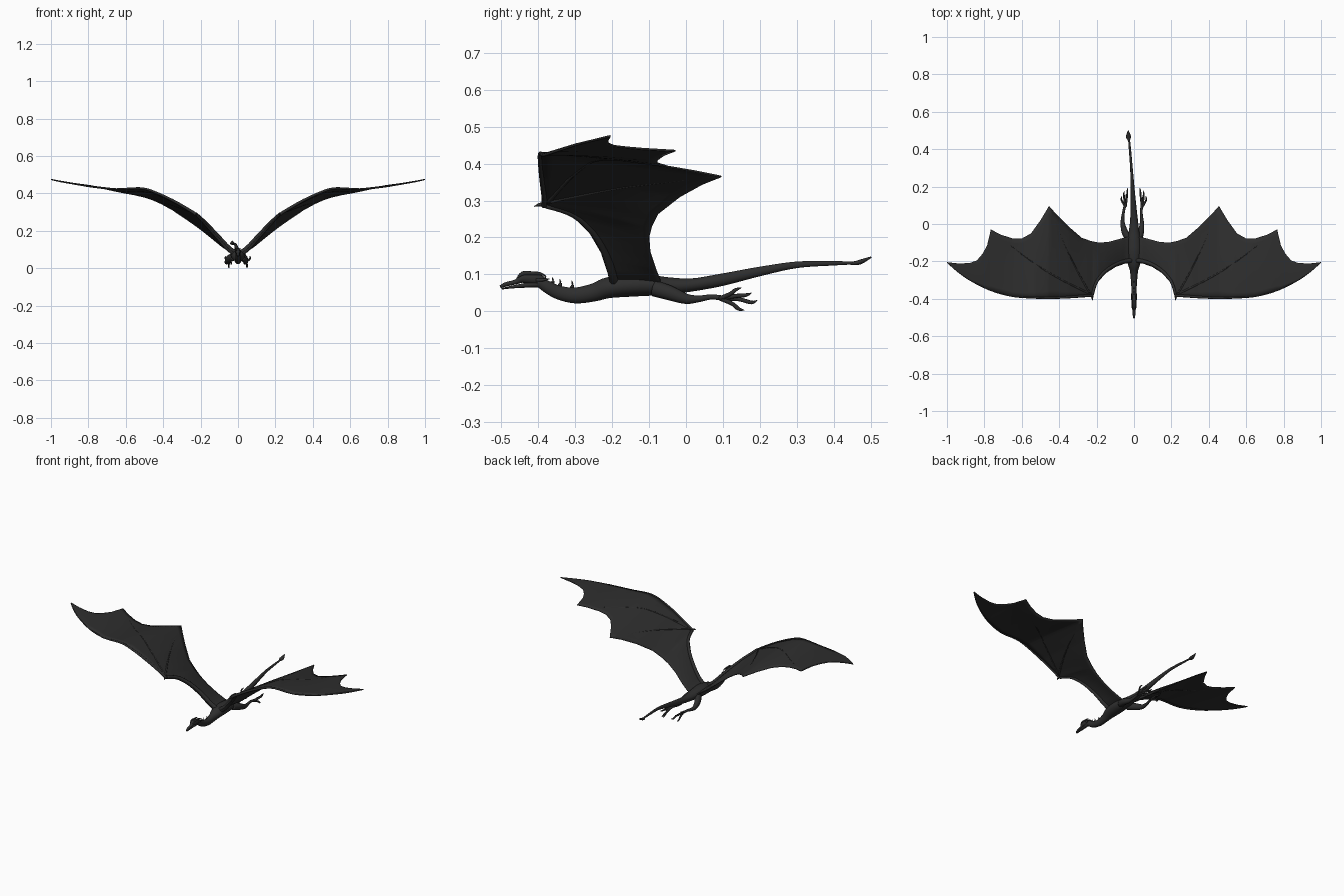
import bpy, bmesh, math
from mathutils import Vector

skin = bpy.data.materials.new("charcoal skin")
skin.diffuse_color = (0.027, 0.027, 0.027, 1)


def finish(name, bm, mirror=False):
    bmesh.ops.recalc_face_normals(bm, faces=bm.faces)
    me = bpy.data.meshes.new(name)
    bm.to_mesh(me)
    bm.free()
    ob = bpy.data.objects.new(name, me)
    bpy.context.collection.objects.link(ob)
    me.materials.append(skin)
    for p in me.polygons:
        p.use_smooth = True
    if mirror:
        ob.modifiers.new("Mirror", 'MIRROR')
    return ob


def spline(pts, sub):
    """Catmull-Rom through tuples of any length."""
    out, n = [], len(pts)
    for i in range(n - 1):
        a, b, c, d = pts[max(i - 1, 0)], pts[i], pts[i + 1], pts[min(i + 2, n - 1)]
        for k in range(sub):
            t = k / sub
            out.append([0.5 * (2 * q + (r - p) * t + (2 * p - 5 * q + 4 * r - s) * t * t
                               + (3 * q - p - 3 * r + s) * t ** 3)
                        for p, q, r, s in zip(a, b, c, d)])
    return out + [list(pts[-1])]


def sweep(name, pts, sub=5, sides=14, mirror=False):
    """Tapered tube; each point is x, y, z, half width, half height."""
    path = spline(pts, sub)
    bm, rings = bmesh.new(), []
    for i, p in enumerate(path):
        tan = Vector(path[min(i + 1, len(path) - 1)][:3]) - Vector(path[max(i - 1, 0)][:3])
        side = tan.cross(Vector((0, 0, 1))).normalized()
        up = side.cross(tan).normalized()
        rings.append([bm.verts.new(Vector(p[:3])
                                   + side * max(p[3], .0005) * math.cos(2 * math.pi * k / sides)
                                   + up * max(p[4], .0005) * math.sin(2 * math.pi * k / sides))
                      for k in range(sides)])
    for a, b in zip(rings, rings[1:]):
        for k in range(sides):
            bm.faces.new((a[k], a[(k + 1) % sides], b[(k + 1) % sides], b[k]))
    bm.faces.new(rings[0])
    bm.faces.new(rings[-1])
    return finish(name, bm, mirror)


# Neck, torso and tail in one flowing tube
sweep("body", [
    (0, -.40, .082, .012, .014), (0, -.375, .066, .013, .017), (0, -.345, .051, .014, .019),
    (0, -.30, .043, .017, .022), (0, -.25, .051, .022, .025), (0, -.21, .064, .034, .029),
    (0, -.15, .070, .040, .031), (0, -.09, .070, .036, .028), (0, -.04, .069, .028, .023),
    (0, .02, .072, .021, .018), (-.003, .10, .086, .015, .017), (-.008, .20, .108, .010, .013),
    (-.014, .30, .126, .007, .009), (-.022, .40, .130, .006, .006), (-.027, .455, .131, .005, .004)])
sweep("tail_blade", [(-.027, .445, .130, .004, .004), (-.029, .462, .131, .013, .006),
                     (-.030, .478, .136, .011, .006), (-.031, .502, .147, .001, .002)])

# Head
sweep("skull", [
    (0, -.503, .066, .004, .004), (0, -.488, .073, .007, .006), (0, -.460, .080, .009, .007),
    (0, -.442, .090, .013, .014), (0, -.415, .089, .014, .016), (0, -.395, .085, .012, .014),
    (0, -.378, .078, .007, .008)])
sweep("lower_jaw", [(0, -.499, .061, .003, .002), (0, -.47, .066, .007, .004),
                    (0, -.43, .071, .010, .007), (0, -.395, .074, .010, .009)])
sweep("brow_ridge", [(.008, -.455, .093, .002, .003), (.010, -.440, .103, .004, .006),
                     (.010, -.415, .103, .004, .005), (.011, -.395, .102, .003, .004),
                     (.013, -.380, .096, .001, .001)], mirror=True, sides=8)
sweep("cheek_horn", [(.010, -.405, .085, .005, .005), (.014, -.388, .085, .003, .004),
                     (.016, -.370, .088, .001, .001)], mirror=True, sides=8)

# Spines along the back of the neck
for i, (y, z, h) in enumerate([(-.385, .078, .019), (-.365, .070, .020), (-.345, .062, .024), (-.312, .055, .026)]):
    sweep("neck_spine_%d" % (i + 1), [(0, y, z, .003, .008), (0, y + .005, z + h * .6, .002, .004),
                                      (0, y + .003, z + h + .002, .0005, .0005)], sub=3, sides=8)

# Wing outline: x, y, z along the leading and the trailing edge
LEAD = [(.0, -.205, .07), (.05, -.212, .105), (.10, -.23, .160), (.15, -.262, .215), (.19, -.305, .257),
        (.21, -.345, .276), (.222, -.39, .288), (.25, -.388, .307), (.35, -.395, .365), (.46, -.399, .415),
        (.53, -.397, .43), (.65, -.388, .425), (.77, -.355, .435), (.88, -.300, .452), (.95, -.250, .464),
        (1.0, -.205, .475)]
TRAIL = [(.0, -.065, .07), (.04, -.07, .085), (.085, -.082, .115), (.14, -.097, .16), (.19, -.100, .200),
         (.23, -.092, .230), (.28, -.075, .265), (.35, -.015, .312), (.41, .045, .345), (.455, .095, .365),
         (.50, .020, .380), (.55, -.050, .392), (.60, -.078, .401), (.65, -.077, .411), (.71, -.058, .424),
         (.765, -.030, .435), (.785, -.115, .440), (.81, -.160, .444), (.84, -.195, .448), (.88, -.209, .454),
         (.94, -.211, .464), (1.0, -.204, .475)]


def edge(tab, x):
    for a, b in zip(tab, tab[1:]):
        if x <= b[0]:
            return Vector(a).lerp(Vector(b), (x - a[0]) / (b[0] - a[0]))
    return Vector(tab[-1])


def wing_point(x, t):
    p = edge(LEAD, x).lerp(edge(TRAIL, x), t)
    p.z += .010 * math.sin(math.pi * t) * min(1, x * 4) * (1 - x)   # slight camber
    return p


# Wing membranes
xs = sorted({round(i / 50, 3) for i in range(51)} | {p[0] for p in LEAD + TRAIL})
bm = bmesh.new()
grid = [[bm.verts.new(wing_point(x, j / 12)) for j in range(13)] for x in xs]
for a, b in zip(grid, grid[1:]):
    for j in range(12):
        bm.faces.new((a[j], a[j + 1], b[j + 1], b[j]))
wing = finish("wing_membrane", bm)
sol = wing.modifiers.new("Thickness", 'SOLIDIFY')
sol.thickness = .005
sol.offset = 0
wing.modifiers.new("Mirror", 'MIRROR').use_mirror_merge = False

# Arm and leading finger follow the front edge
sweep("wing_arm", [(p[0], p[1] + .012, p[2], .013 - .025 * p[0], .017 - .03 * p[0]) for p in LEAD[:7]],
      sub=3, sides=10, mirror=True)
sweep("leading_finger", [(p[0], p[1] + .006 * (1 - p[0]), p[2] - .002, .008 * (1.05 - p[0]) + .001,
                          .009 * (1.05 - p[0]) + .001) for p in LEAD[6:]], sub=3, sides=10, mirror=True)


# Fingers crossing the membrane to its points
def finger(name, x1):
    a, b = edge(LEAD, .235), edge(TRAIL, x1)
    pts = []
    for i in range(13):
        s = i / 12
        x = a.x + (x1 - a.x) * s
        y = a.y + .015 * (1 - s) + (b.y - a.y) * s - .03 * math.sin(math.pi * s)
        l, r = edge(LEAD, x), edge(TRAIL, x)
        p = wing_point(x, min(1, max(0, (y - l.y) / (r.y - l.y))))
        pts.append((*p, .006 - .004 * s, .006 - .004 * s))
    sweep(name, pts, sub=2, sides=8, mirror=True)


finger("middle_finger", .765)
finger("inner_finger", .455)
sweep("wrist_claw", [(.222, -.375, .288, .007, .007), (.223, -.395, .289, .005, .005),
                     (.219, -.411, .284, .001, .001)], sides=8, mirror=True)


# Hind legs trailing behind, slightly different on each side
def leg(side, path, foot_x, out):
    sweep(side + "_leg", path, sides=12)
    for i, (dx, y, z) in enumerate([(.022, .150, .064), (.008, .178, .050), (-.010, .193, .030), (.004, .158, .003)]):
        x1 = foot_x + out * dx
        sweep("%s_toe_%d" % (side, i + 1), [
            (foot_x, .092, .035, .007, .006),
            ((foot_x + x1) / 2 + out * dx * .3, .092 + (y - .092) * .5, .035 + (z - .035) * .45, .005, .0055),
            (x1, y - .016, z - (.006 if i < 3 else -.004), .004, .005),
            (x1 - out * .003, y, z, .0008, .0008)], sub=4, sides=8)


leg("left", [(-.022, -.085, .062, .020, .022), (-.048, -.045, .050, .018, .020), (-.060, .0, .034, .012, .014),
             (-.060, .035, .034, .009, .009), (-.055, .07, .039, .007, .007), (-.046, .105, .035, .008, .007)], -.046, -1)
leg("right", [(.022, -.085, .062, .020, .022), (.036, -.045, .050, .017, .020), (.042, .0, .034, .012, .014),
              (.040, .035, .034, .009, .009), (.039, .07, .039, .007, .007), (.044, .105, .035, .008, .007)], .044, 1)
